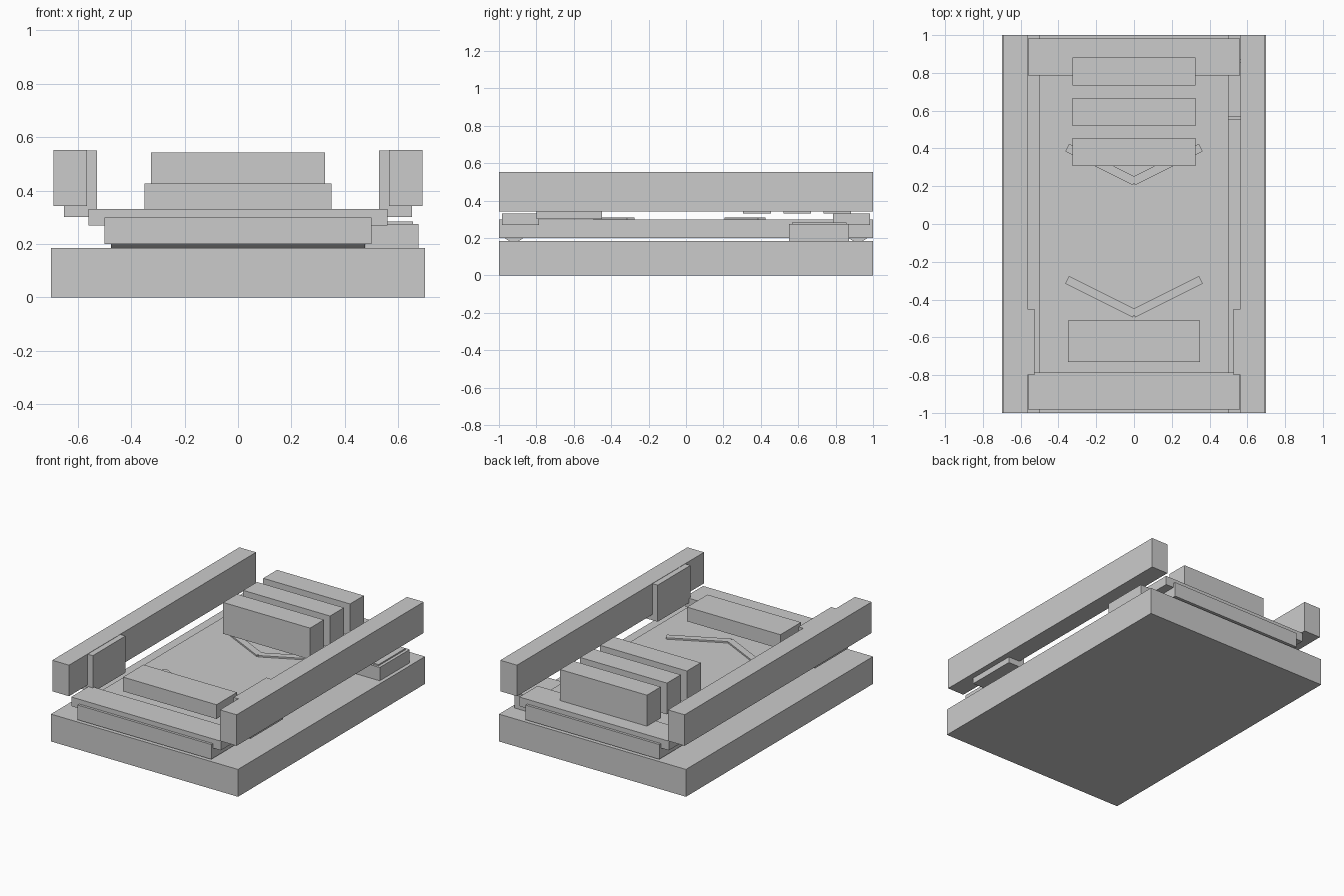
import bpy
from math import radians, atan2

if "Cube" in bpy.data.objects:
    bpy.data.objects.remove(bpy.data.objects["Cube"])


def box(name, x, y, z, rot=0.0):
    """Box from (min, max) extents, optionally turned about its own vertical axis."""
    centre = [(a + b) / 2 for a, b in (x, y, z)]
    bpy.ops.mesh.primitive_cube_add(size=1, location=centre, rotation=(0, 0, rot))
    ob = bpy.context.object
    ob.name = name
    ob.scale = [b - a for a, b in (x, y, z)]
    bpy.ops.object.transform_apply(location=False, rotation=False, scale=True)
    return ob


# base slab and belt bed
box("base", (-0.7, 0.7), (-1, 1), (0, 0.185))
box("belt", (-0.5, 0.5), (-1, 1), (0.2, 0.3))

# rollers under the belt ends, with cover plates above
for end, s in (("front", -1), ("back", 1)):
    bpy.ops.mesh.primitive_cylinder_add(
        vertices=24, radius=0.07, depth=0.95,
        location=(0, s * 0.92, 0.25), rotation=(0, radians(90), 0))
    bpy.context.object.name = end + "_roller"
    bpy.ops.object.shade_smooth_by_angle(angle=radians(30))
    y = sorted((s * 0.787, s * 0.983))
    box(end + "_cover_plate", (-0.56, 0.56), y, (0.27, 0.332))

# side rails with thicker guide blocks near the front
for side, s in (("left", -1), ("right", 1)):
    box(side + "_rail", sorted((s * 0.565, s * 0.69)), (-1, 1), (0.342, 0.552))
    box(side + "_guide_block", sorted((s * 0.527, s * 0.652)), (-0.8, -0.45), (0.302, 0.55))

# chevron arrows on the belt, each made of two slanted bars
angle = atan2(1, 2)
for end, yc in (("front", -0.385), ("back", 0.315)):
    for side, s in (("left", -1), ("right", 1)):
        box(f"{end}_chevron_{side}", (s * 0.175 - 0.2, s * 0.175 + 0.2),
            (yc - 0.0225, yc + 0.0225), (0.298, 0.31), s * angle)

# raised cross bars at the back
for i in range(3):
    yc = 0.38 + i * 0.214
    box(f"cross_bar_{i + 1}", (-0.325, 0.325), (yc - 0.074, yc + 0.074), (0.33, 0.542))

# low front block
box("front_block", (-0.35, 0.35), (-0.73, -0.51), (0.33, 0.426))

# motor housing with lid at the right side
box("motor_housing", (0.478, 0.675), (0.552, 0.872), (0.185, 0.275))
box("motor_lid", (0.5, 0.655), (0.567, 0.857), (0.274, 0.284))
